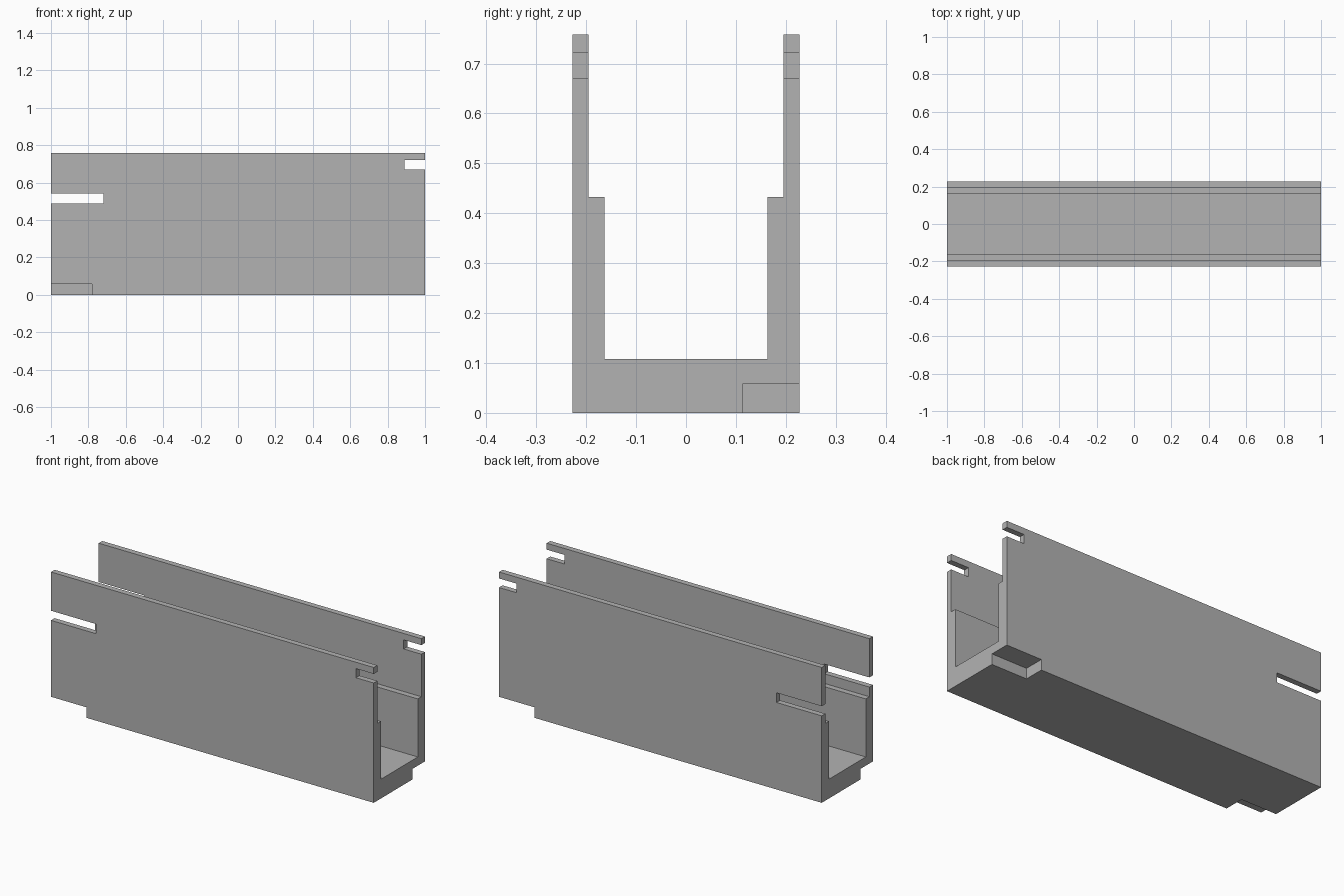
import bpy
import bmesh

cube = bpy.data.objects.get("Cube")
if cube:
    bpy.data.objects.remove(cube, do_unlink=True)

grey = bpy.data.materials.new("plain_grey")
grey.use_nodes = True
colour = (0.45, 0.45, 0.45, 1)
grey.diffuse_color = colour
grey.node_tree.nodes["Principled BSDF"].inputs["Base Color"].default_value = colour


def add_object(name, bm):
    bmesh.ops.recalc_face_normals(bm, faces=bm.faces)
    mesh = bpy.data.meshes.new(name)
    bm.to_mesh(mesh)
    bm.free()
    mesh.materials.append(grey)
    obj = bpy.data.objects.new(name, mesh)
    bpy.context.collection.objects.link(obj)
    return obj


def cutter(name, low, high):
    bm = bmesh.new()
    bmesh.ops.create_cube(bm, size=1)
    for v in bm.verts:
        v.co = [lo if c < 0 else hi for c, lo, hi in zip(v.co, low, high)]
    obj = add_object(name, bm)
    obj.hide_render = True
    return obj


# Stepped U channel: half the section, mirrored and extruded along x
half = [(0.227, 0), (0.227, 0.758), (0.195, 0.758), (0.195, 0.433),
        (0.163, 0.433), (0.163, 0.108)]
section = half + [(-y, z) for y, z in reversed(half)]
bm = bmesh.new()
face = bm.faces.new([bm.verts.new((-1, y, z)) for y, z in section])
extruded = bmesh.ops.extrude_face_region(bm, geom=[face])
for v in extruded["geom"]:
    if isinstance(v, bmesh.types.BMVert):
        v.co.x = 1
channel = add_object("channel", bm)

# End slots through both walls, and notches under two opposite corners
cutters = [
    cutter("short_slot_cutter", (0.89, -0.4, 0.671), (1.1, 0.4, 0.722)),
    cutter("long_slot_cutter", (-1.1, -0.4, 0.487), (-0.72, 0.4, 0.541)),
    cutter("back_notch_cutter", (0.78, 0.114, -0.1), (1.1, 0.4, 0.059)),
    cutter("front_notch_cutter", (-1.1, -0.4, -0.1), (-0.78, -0.114, 0.059)),
]
bpy.context.view_layer.objects.active = channel
for tool in cutters:
    mod = channel.modifiers.new(tool.name, "BOOLEAN")
    mod.operation = "DIFFERENCE"
    mod.solver = "EXACT"
    mod.object = tool
    bpy.ops.object.modifier_apply(modifier=mod.name)

# The cutters are spent once applied
for tool in cutters:
    bpy.data.objects.remove(tool, do_unlink=True)
